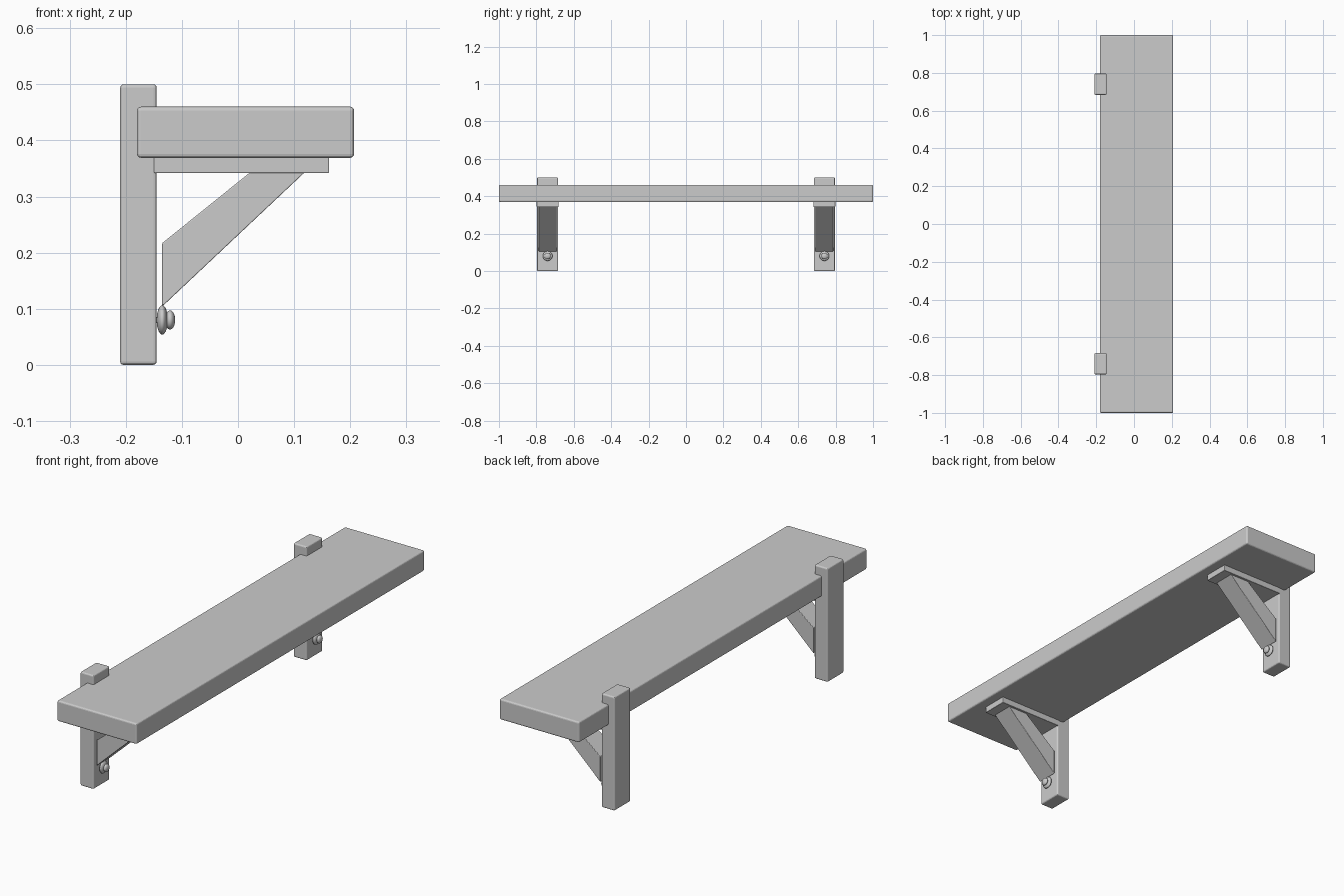
import bpy
import bmesh
import math

cube = bpy.data.objects.get("Cube")
if cube:
    bpy.data.objects.remove(cube, do_unlink=True)

grey = bpy.data.materials.new("plain_grey")
grey.use_nodes = True
colour = (0.6, 0.6, 0.6, 1)
grey.diffuse_color = colour
grey.node_tree.nodes["Principled BSDF"].inputs["Base Color"].default_value = colour


def prism(name, profile, y, width, bevel):
    """Extrude an x-z profile along y and round its edges."""
    bm = bmesh.new()
    face = bm.faces.new([bm.verts.new((x, y - width / 2, z)) for x, z in profile])
    ext = bmesh.ops.extrude_face_region(bm, geom=[face])
    verts = [v for v in ext["geom"] if isinstance(v, bmesh.types.BMVert)]
    bmesh.ops.translate(bm, verts=verts, vec=(0, width, 0))
    bmesh.ops.recalc_face_normals(bm, faces=bm.faces)
    mesh = bpy.data.meshes.new(name)
    bm.to_mesh(mesh)
    bm.free()
    mesh.materials.append(grey)
    obj = bpy.data.objects.new(name, mesh)
    bpy.context.collection.objects.link(obj)
    mod = obj.modifiers.new("rounded_edges", "BEVEL")
    mod.width = bevel
    mod.segments = 3
    return obj


def box(name, x0, x1, z0, z1, y, width, bevel):
    return prism(name, [(x0, z0), (x1, z0), (x1, z1), (x0, z1)], y, width, bevel)


def dome(name, x, y, z, depth, radius):
    """Flattened ball facing along x."""
    bpy.ops.mesh.primitive_uv_sphere_add(
        segments=32, ring_count=16, location=(x, y, z), rotation=(0, math.pi / 2, 0))
    obj = bpy.context.object
    obj.name = name
    obj.scale = (radius, radius, depth)
    obj.data.materials.append(grey)
    bpy.ops.object.shade_smooth()


# Shelf board
box("shelf_board", -0.18, 0.207, 0.369, 0.46, 0, 2.0, 0.007)

# Two matching wooden brackets
brace = [(-0.135, 0.104), (0.121, 0.345), (0.024, 0.345), (-0.135, 0.217)]
for side, y in (("front", -0.74), ("back", 0.74)):
    box(side + "_wall_post", -0.21, -0.145, 0, 0.5, y, 0.112, 0.006)
    box(side + "_support_cleat", -0.15, 0.162, 0.342, 0.372, y, 0.116, 0.002)
    prism(side + "_diagonal_brace", brace, y, 0.096, 0.002)
    dome(side + "_screw_washer", -0.135, y, 0.08, 0.010, 0.026)
    dome(side + "_screw_head", -0.121, y, 0.08, 0.009, 0.017)
